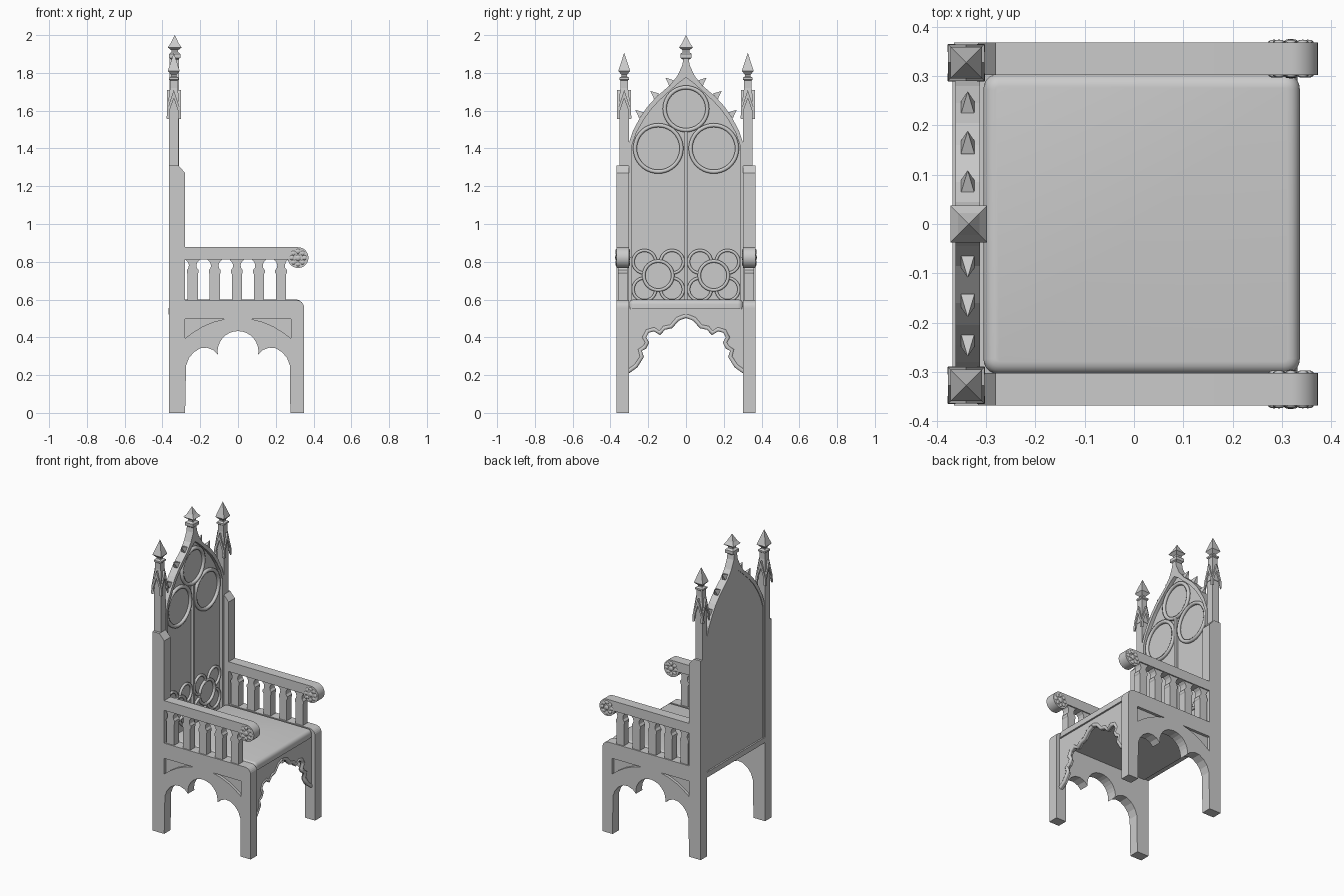
import bpy, bmesh
from math import sin, cos, pi, radians, hypot
from mathutils import Vector

if "Cube" in bpy.data.objects:
    bpy.data.objects.remove(bpy.data.objects["Cube"])


def finish(name, bm, smooth=False):
    bmesh.ops.recalc_face_normals(bm, faces=bm.faces)
    me = bpy.data.meshes.new(name)
    bm.to_mesh(me)
    bm.free()
    ob = bpy.data.objects.new(name, me)
    bpy.context.collection.objects.link(ob)
    if smooth:
        bpy.ops.object.select_all(action='DESELECT')
        ob.select_set(True)
        bpy.context.view_layer.objects.active = ob
        bpy.ops.object.shade_smooth_by_angle(angle=radians(35))
    return ob


def prism(name, axis, pts, lo, hi, smooth=False):
    # axis 'y': pts are (x, z); axis 'x': pts are (y, z)
    bm = bmesh.new()
    put = (lambda a, b, d: (a, d, b)) if axis == 'y' else (lambda a, b, d: (d, a, b))
    A = [bm.verts.new(put(a, b, lo)) for a, b in pts]
    B = [bm.verts.new(put(a, b, hi)) for a, b in pts]
    n = len(pts)
    bm.faces.new(A)
    bm.faces.new(B)
    for i in range(n):
        j = (i + 1) % n
        bm.faces.new((A[i], A[j], B[j], B[i]))
    return finish(name, bm, smooth)


def box(name, x0, x1, y0, y1, z0, z1):
    return prism(name, 'y', [(x0, z0), (x1, z0), (x1, z1), (x0, z1)], y0, y1)


def stack(name, cx, cy, rings, sides=4):
    # stacked polygon sections (z, half width); a half width of 0 makes a near point
    bm = bmesh.new()
    loops = []
    for z, h in rings:
        r = max(h, 0.0005) / cos(pi / sides)
        loops.append([bm.verts.new((cx + r * cos((2 * k + 1) * pi / sides),
                                    cy + r * sin((2 * k + 1) * pi / sides), z)) for k in range(sides)])
    for a, b in zip(loops, loops[1:]):
        for k in range(sides):
            j = (k + 1) % sides
            bm.faces.new((a[k], a[j], b[j], b[k]))
    bm.faces.new(loops[0])
    bm.faces.new(loops[-1])
    return finish(name, bm)


def tube(name, x, pts, r, cyclic=False):
    # round moulding lying in a plane of constant x
    cu = bpy.data.curves.new(name, 'CURVE')
    cu.dimensions = '3D'
    cu.bevel_depth, cu.bevel_resolution, cu.use_fill_caps = r, 1, True
    sp = cu.splines.new('POLY')
    sp.points.add(len(pts) - 1)
    for p, (y, z) in zip(sp.points, pts):
        p.co = (x, y, z, 1)
    sp.use_cyclic_u = cyclic
    ob = bpy.data.objects.new(name, cu)
    bpy.context.collection.objects.link(ob)
    bpy.ops.object.select_all(action='DESELECT')
    ob.select_set(True)
    bpy.context.view_layer.objects.active = ob
    bpy.ops.object.convert(target='MESH')


def arc(cx, cz, r, a0, a1, n):
    return [(cx + r * cos(radians(a0 + (a1 - a0) * i / n)),
             cz + r * sin(radians(a0 + (a1 - a0) * i / n))) for i in range(n + 1)]


# side frames: legs, rear post and trefoil arch cut from one profile
lobe = [(-0.275, 0.25), (-0.26, 0.29), (-0.235, 0.32), (-0.2, 0.342), (-0.165, 0.345), (-0.13, 0.332)]
side = [(-0.365, 0), (-0.28, 0)] + lobe + arc(0, 0.325, 0.108, 188, -8, 16)
side += [(-x, z) for x, z in reversed(lobe)]
side += [(0.277, 0), (0.35, 0)] + arc(0.31, 0.557, 0.04, 0, 90, 6)
side += [(-0.28, 0.597), (-0.28, 1.27), (-0.315, 1.31), (-0.365, 1.31)]
spandrel = [(-0.28, 0.497), (-0.07, 0.497), (-0.13, 0.482), (-0.19, 0.456), (-0.24, 0.425), (-0.28, 0.395)]
base = [(0.027, 0.595), (0.027, 0.735), (0.031, 0.742), (0.031, 0.756), (0.022, 0.768),
        (0.02, 0.783), (0.025, 0.798), (0.037, 0.81), (0.045, 0.822)]

for s in (1, -1):
    tag = 'left' if s > 0 else 'right'
    frame = prism(tag + '_side_frame', 'y', side, s * 0.302, s * 0.368)
    # sunk spandrel panels
    for m in (1, -1):
        cut = prism(tag + '_spandrel_cutter', 'y', [(m * x, z) for x, z in spandrel], s * 0.35, s * 0.4)
        mod = frame.modifiers.new('spandrel', 'BOOLEAN')
        mod.operation, mod.solver, mod.object = 'DIFFERENCE', 'EXACT', cut
        bpy.context.view_layer.objects.active = frame
        bpy.ops.object.modifier_apply(modifier=mod.name)
        bpy.data.objects.remove(cut)

    # armrest with scrolled end
    arm = [(-0.29, 0.813), (-0.29, 0.877)] + arc(0.318, 0.822, 0.055, 90, -170, 24)
    prism(tag + '_armrest', 'y', arm, s * 0.302, s * 0.368, True)
    bm = bmesh.new()
    for y in (0.302, 0.368):
        beads = [(0, 0, 0.016)] + [(0.034 * cos(k * pi / 4), 0.034 * sin(k * pi / 4), 0.0125) for k in range(8)]
        for dx, dz, r in beads:
            vs = bmesh.ops.create_uvsphere(bm, u_segments=10, v_segments=6, radius=r)['verts']
            for v in vs:
                v.co = Vector((v.co.x + 0.318 + dx, s * y + v.co.y * 0.45, v.co.z + 0.822 + dz))
    finish(tag + '_arm_rosettes', bm, True)

    # balusters
    for k in range(5):
        cx = -0.24 + 0.117 * k
        prf = [(cx + x, z) for x, z in base] + [(cx - x, z) for x, z in reversed(base)]
        prism(tag + '_baluster', 'y', prf, s * 0.31, s * 0.36)

    # upper post and pinnacle
    px, py = -0.34, s * 0.327
    box(tag + '_upper_post', -0.365, -0.315, py - 0.025, py + 0.025, 1.3, 1.62)
    stack(tag + '_pinnacle', px, py, [(1.6, 0.028), (1.66, 0.028), (1.72, 0.02), (1.76, 0.02), (1.765, 0.026),
                                      (1.775, 0.026), (1.782, 0.014), (1.79, 0.014), (1.81, 0.032), (1.905, 0)])
    chev = [(-0.038, 1.555), (-0.036, 1.6), (0, 1.71), (0.036, 1.6), (0.038, 1.555), (0, 1.665)]
    for d in (1, -1):
        prism(tag + '_gablet', 'x', [(py + a, z) for a, z in chev], px + d * 0.022, px + d * 0.037)
        prism(tag + '_gablet', 'y', [(px + a, z) for a, z in chev], py + d * 0.022, py + d * 0.037)

# back panel and raised arch frame
outer = [(0.305, 0.54), (0.305, 1.42), (0.28, 1.495), (0.245, 1.56), (0.205, 1.62), (0.16, 1.67),
         (0.085, 1.735), (0.045, 1.785), (0.02, 1.84), (0.012, 1.885)]
inner = [(0.285, 0.54), (0.285, 1.42), (0.262, 1.485), (0.228, 1.545), (0.188, 1.603), (0.145, 1.65),
         (0.075, 1.715), (0.035, 1.75), (0, 1.775)]
prism('back_panel', 'x', outer + [(-y, z) for y, z in reversed(outer)], -0.358, -0.335)
for s in (1, -1):
    band = [(s * y, z) for y, z in outer + [(0, 1.885)] + inner[::-1]]
    prism('back_arch_frame', 'x', band, -0.362, -0.312)
    # crockets along the arch
    for y, z in ((0.235, 1.575), (0.155, 1.675), (0.075, 1.745)):
        d = Vector((0, s * 0.75, 0.66))
        t = Vector((0, -d.z, d.y))
        bm = bmesh.new()
        c = Vector((-0.337, s * y, z))
        vs = [bm.verts.new(c + Vector((a * 0.014, 0, 0)) + t * b * 0.02)
              for a, b in ((1, 1), (1, -1), (-1, -1), (-1, 1))]
        tip = bm.verts.new(c + d * 0.045)
        bm.faces.new(vs)
        for k in range(4):
            bm.faces.new((vs[k], vs[(k + 1) % 4], tip))
        finish('crocket', bm)
box('back_bottom_rail', -0.368, -0.31, -0.305, 0.305, 0.52, 0.555)
stack('centre_finial', -0.335, 0, [(1.83, 0.014), (1.87, 0.016), (1.88, 0.03), (1.9, 0.03), (1.91, 0.018),
                                   (1.92, 0.018), (1.935, 0.037), (1.955, 0.022), (2.0, 0)])

# window tracery on the back
box('back_mullion', -0.34, -0.318, -0.009, 0.009, 0.56, 1.49)
tube('top_tracery_ring', -0.329, arc(0, 1.61, 0.113, 0, 351, 39), 0.012, True)
for s in (1, -1):
    cy, cz = s * 0.147, 0.727
    tube('tracery_ring', -0.329, arc(cy, 1.40, 0.123, 0, 351, 39), 0.012, True)
    tube('rosette_ring', -0.329, arc(cy, cz, 0.077, 0, 348, 29), 0.01, True)
    for k in range(4):
        a = 45 + 90 * k
        q = arc(cy + 0.073 * (1 if k in (0, 3) else -1), cz + 0.073 * (1 if k < 2 else -1), 0.06, a - 180, a + 180, 40)
        tube('rosette_petal', -0.329, [p for p in q if hypot(p[0] - cy, p[1] - cz) > 0.077], 0.009)

# seat and cushion
box('seat_base', -0.335, 0.318, -0.305, 0.305, 0.515, 0.56)
cushion = box('seat_cushion', -0.305, 0.336, -0.304, 0.304, 0.55, 0.6)
bm = bmesh.new()
bm.from_mesh(cushion.data)
up = [e for e in bm.edges if abs(e.verts[0].co.z - e.verts[1].co.z) > 0.01]
bmesh.ops.bevel(bm, geom=up, offset=0.03, segments=5, profile=0.5, affect='EDGES')
rim = [e for e in bm.edges if all(v.co.z > 0.599 for v in e.verts)]
bmesh.ops.bevel(bm, geom=rim, offset=0.025, segments=4, profile=0.5, affect='EDGES')
bpy.data.objects.remove(cushion)
finish('seat_cushion', bm, True)

# front apron: cusped plate with edge moulding
cusp = [(0.305, 0.21), (0.262, 0.24), (0.23, 0.29), (0.24, 0.325), (0.215, 0.34), (0.202, 0.365), (0.218, 0.392),
        (0.2, 0.425), (0.165, 0.435), (0.135, 0.415), (0.112, 0.442), (0.075, 0.45), (0.04, 0.49), (0, 0.505)]
for s in (1, -1):
    half = [(s * y, z) for y, z in cusp]
    prism('front_apron', 'x', half + [(0, 0.56), (s * 0.305, 0.56)], 0.3, 0.325)
    tube('front_apron_moulding', 0.318, [(s * (y + 0.004), z + 0.008) for y, z in cusp], 0.013)
